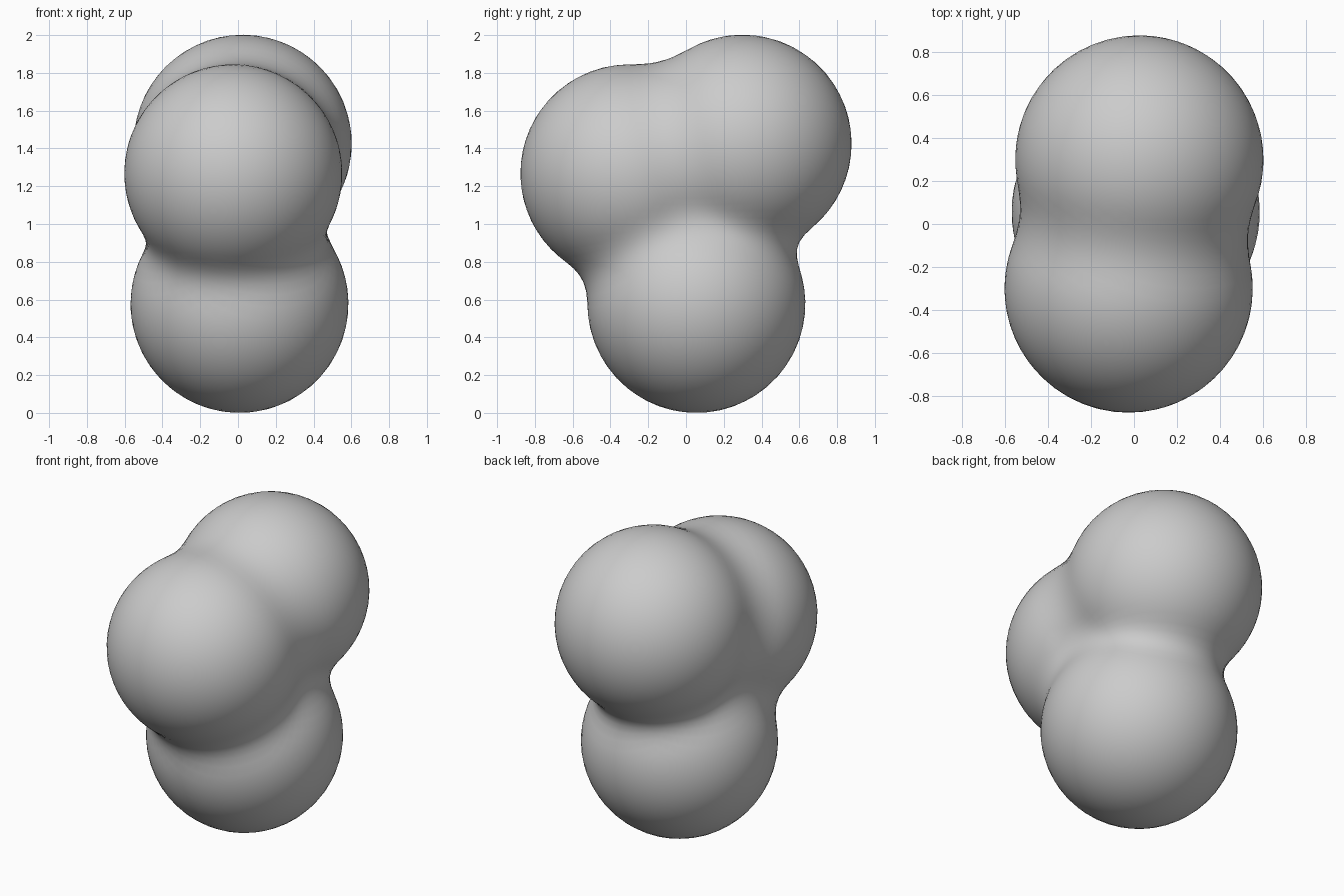
import bpy, bmesh
from mathutils import Vector

if "Cube" in bpy.data.objects:
    bpy.data.objects.remove(bpy.data.objects["Cube"])

# Three equal balls melted together: front, back and bottom
BALLS = [Vector((-0.025, -0.30, 1.268)),
         Vector((0.025, 0.30, 1.425)),
         Vector((0.008, 0.055, 0.577))]
RADIUS = 0.577
BLEND = 0.16
CORE = Vector((0, 0.02, 1.07))  # point inside all three balls


def smooth_min(a, b):
    h = max(BLEND - abs(a - b), 0) / BLEND
    return min(a, b) - h * h * BLEND / 4


def distance(p):
    d = [(p - c).length - RADIUS for c in BALLS]
    return smooth_min(smooth_min(d[0], d[1]), d[2])


def surface_point(direction):
    near, far = 0.0, 2.0
    for _ in range(24):
        mid = (near + far) / 2
        if distance(CORE + direction * mid) < 0:
            near = mid
        else:
            far = mid
    return CORE + direction * near


# Blended skin: push a unit ball out to the melted surface
bm = bmesh.new()
bmesh.ops.create_icosphere(bm, subdivisions=5, radius=1)
for v in bm.verts:
    v.co = surface_point(v.co.normalized())
for f in bm.faces:
    f.smooth = True

mesh = bpy.data.meshes.new("blended_balls")
bm.to_mesh(mesh)
bm.free()
body = bpy.data.objects.new("blended_balls", mesh)
bpy.context.collection.objects.link(body)
